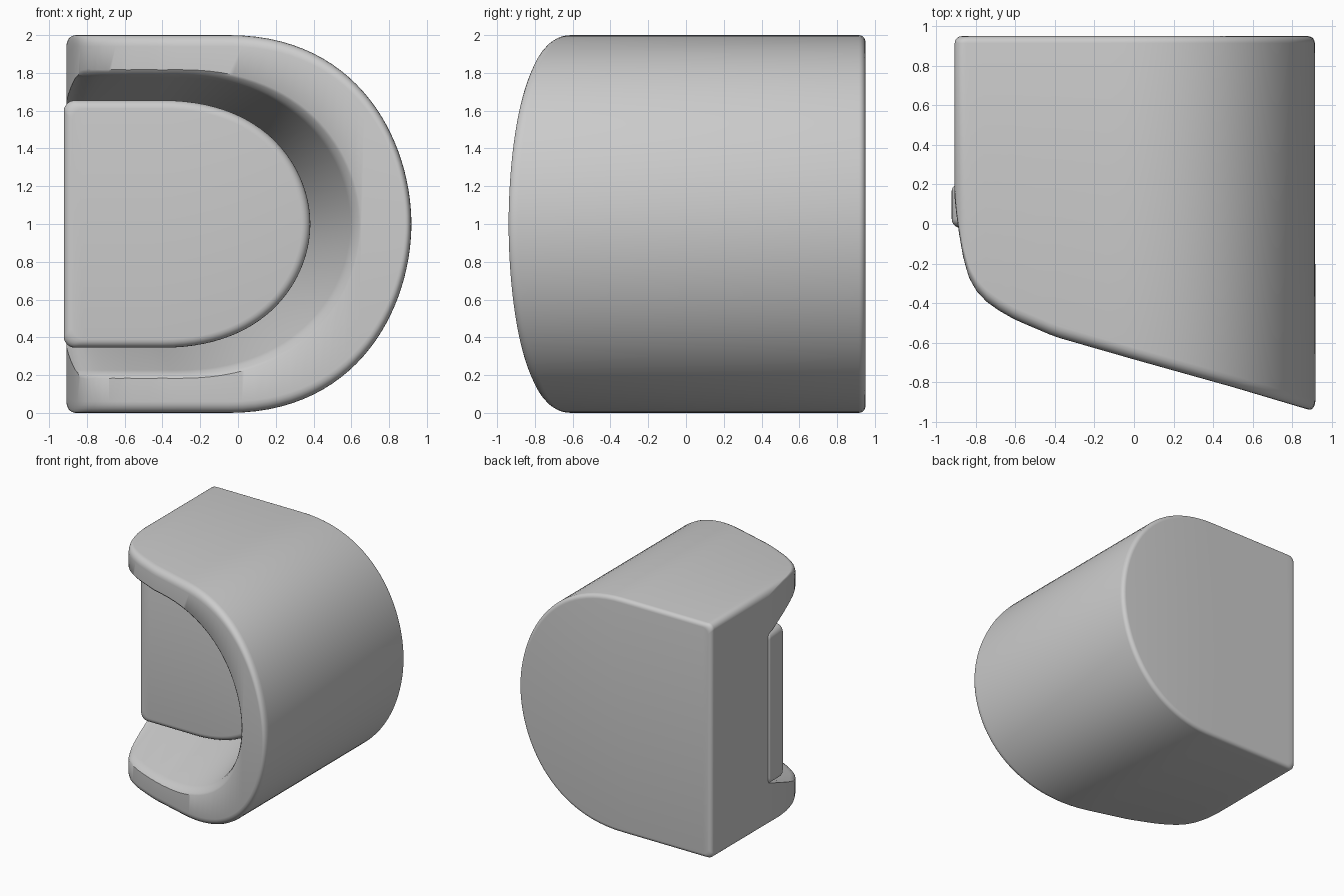
import bpy, bmesh, math

if "Cube" in bpy.data.objects:
    bpy.data.objects.remove(bpy.data.objects["Cube"])

# Top-view curve of the sloped front: (x, y)
FRONT = [(-.91, .16), (-.90, .06), (-.885, -.05), (-.862, -.18), (-.835, -.27), (-.80, -.335),
         (-.75, -.39), (-.68, -.44), (-.6, -.485), (-.4, -.57), (0, -.685), (.5, -.825), (.92, -.95)]


def front_y(x):
    if x <= FRONT[0][0]:
        return FRONT[0][1]
    for (xa, ya), (xb, yb) in zip(FRONT, FRONT[1:]):
        if x <= xb:
            return ya + (yb - ya) * (x - xa) / (xb - xa)
    return FRONT[-1][1]


def half_d(xl, xr, h, start, r, power=2.4, n=28, m=28):
    """Upper half of a D outline, from the flat left side to the tip (x, height)."""
    pts = []
    for i in range(n):
        x = xl + (start - xl) * (i / n) ** power
        z = h
        if x < xl + r:
            z = h - r + math.sqrt(max(0, r * r - (xl + r - x) ** 2))
        pts.append((x, z))
    w = xr - start
    for i in range(m + 1):
        t = i / m
        s = 1 - t
        x = s**3 * start + 3 * s * s * t * (start + .73 * w) + 3 * s * t * t * xr + t**3 * xr
        z = h * (s**3 + 3 * s * s * t + 3 * s * t * t * .42)
        pts.append((x, z))
    return pts


def loft(name, rings):
    """rings: list of (half outline, function x -> y). Mirrored about z = 1 and capped."""
    bm = bmesh.new()
    loops = []
    for half, fy in rings:
        top = [bm.verts.new((x, fy(x), 1 + z)) for x, z in half]
        low = [bm.verts.new((x, fy(x), 1 - z)) for x, z in half[:-1]]
        loops.append(top + low[::-1])
    k = len(loops[0])
    for a, b in zip(loops, loops[1:]):
        for i in range(k):
            j = (i + 1) % k
            bm.faces.new((a[i], a[j], b[j], b[i]))
    for lp in (loops[0], loops[-1]):          # caps made of vertical strips
        half_n = k // 2
        for i in range(half_n - 1):
            bm.faces.new((lp[i], lp[i + 1], lp[k - 2 - i], lp[k - 1 - i]))
        bm.faces.new((lp[half_n - 1], lp[half_n], lp[half_n + 1]))
    bmesh.ops.recalc_face_normals(bm, faces=bm.faces)
    me = bpy.data.meshes.new(name)
    bm.to_mesh(me)
    bm.free()
    ob = bpy.data.objects.new(name, me)
    bpy.context.collection.objects.link(ob)
    return ob


def flat(y):
    return lambda x: y


def follow(offset, xmin=-2):
    return lambda x: front_y(max(x, xmin)) + offset


ARC = [i / 5 * math.pi / 2 for i in range(6)]

# Housing: D-shaped block with rounded back edge and sloped front
rings = []
for a in ARC:
    d = .035 * (1 - math.sin(a))
    rings.append((half_d(-.907 + d, .915 - d, 1 - d, -.05, .05), flat(.95 - .035 * (1 - math.cos(a)))))
for a in ARC:
    d = .06 * (1 - math.cos(a))
    rings.append((half_d(-.907, .918 - d * .6, 1 - d, -.05, .05), follow(.06 * (1 - math.sin(a)))))
housing = loft("housing", rings)

# Recess cutter: tapers to its floor and flares softly at the rim
C = -.84
cut = [(.36, .635, -.40, flat(.18)),
       (.595, .775, -.33, follow(.07, C)),
       (.612, .787, -.32, follow(.035, C)),
       (.635, .805, -.30, follow(.01, C)),
       (.68, .84, -.28, follow(-.02, C)),
       (.68, .84, -.28, follow(-.4, C))]
cutter = loft("recess_cutter", [(half_d(-1.2, xr, h, s, .001, 1), fy) for xr, h, s, fy in cut])
cutter.hide_render = True
mod = housing.modifiers.new("recess", 'BOOLEAN')
mod.operation = 'DIFFERENCE'
mod.solver = 'EXACT'
mod.object = cutter
bpy.context.view_layer.objects.active = housing
housing.select_set(True)
bpy.ops.object.modifier_apply(modifier=mod.name)
bpy.data.objects.remove(cutter)

# Inset pad lying on the recess floor
rings = []
for r, y0, sgn, arc in ((.025, .195, -1, ARC), (.045, -.02, 1, ARC[::-1])):
    for a in arc:
        d = r * (1 - math.sin(a))
        rings.append((half_d(-.922 + d, .383 - d, .655 - d, -.4, .06),
                      flat(y0 + sgn * r * (1 - math.cos(a)))))
pad = loft("inset_pad", rings)

# Smooth shading
for ob in (housing, pad):
    bpy.ops.object.select_all(action='DESELECT')
    ob.select_set(True)
    bpy.context.view_layer.objects.active = ob
    bpy.ops.object.shade_smooth_by_angle(angle=math.radians(35))
